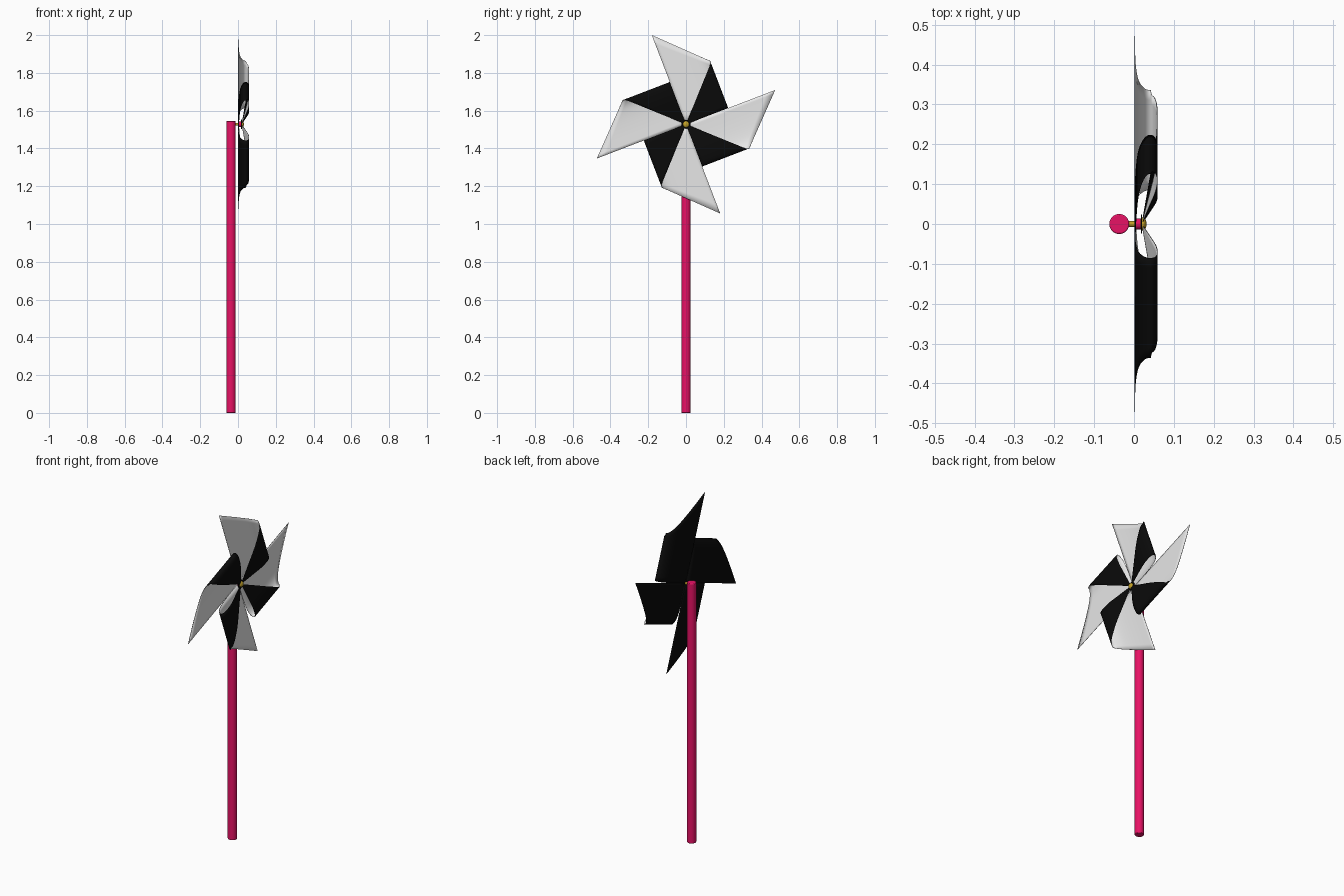
import bpy, bmesh, math
from mathutils import Vector, Matrix

if "Cube" in bpy.data.objects:
    bpy.data.objects.remove(bpy.data.objects["Cube"])

HUB_Z = 1.528
R = 0.506            # half diagonal of the paper square
TILT = math.radians(21)


def material(name, rgb):
    m = bpy.data.materials.new(name)
    m.diffuse_color = (*rgb, 1)
    m.use_nodes = True
    m.node_tree.nodes["Principled BSDF"].inputs["Base Color"].default_value = m.diffuse_color
    return m


PINK = material("pink", (0.80, 0.006, 0.13))
WHITE = material("white", (0.80, 0.80, 0.80))
BLACK = material("black", (0.003, 0.003, 0.003))
GOLD = material("gold", (0.55, 0.36, 0.02))


def smooth(ob, angle=40):
    bpy.ops.object.select_all(action='DESELECT')
    ob.select_set(True)
    bpy.context.view_layer.objects.active = ob
    bpy.ops.object.shade_smooth_by_angle(angle=math.radians(angle))


def cylinder(name, radius, start, end, mat, bevel=0.0):
    start, end = Vector(start), Vector(end)
    axis = end - start
    bpy.ops.mesh.primitive_cylinder_add(
        vertices=32, radius=radius, depth=axis.length, location=(start + end) / 2,
        rotation=axis.to_track_quat('Z', 'Y').to_euler())
    ob = bpy.context.object
    ob.name = name
    ob.data.materials.append(mat)
    if bevel:
        mod = ob.modifiers.new("bevel", 'BEVEL')
        mod.width, mod.segments = bevel, 2
    smooth(ob)
    return ob


# Curl profile: (distance from hub, height in x), from the flat sheet round to the pin
PROFILE = [(0, .003), (.08, .003), (.15, .006), (.20, .013), (.23, .027), (.238, .042),
           (.228, .054), (.20, .058), (.15, .054), (.08, .038), (0, .019)]


def sample(points, steps=5):
    pts = [Vector(p) for p in points]
    pts = [2 * pts[0] - pts[1]] + pts + [2 * pts[-1] - pts[-2]]
    out = []
    for i in range(1, len(pts) - 2):
        a, b, c, d = pts[i - 1:i + 3]
        for k in range(steps):
            t = k / steps
            out.append(0.5 * (2 * b + (c - a) * t + (2 * a - 5 * b + 4 * c - d) * t * t
                              + (3 * b - a - 3 * c + d) * t ** 3))
    out.append(pts[-2])
    return out


def blade(name, quarter):
    curve = sample(PROFILE)
    turn = max(range(len(curve)), key=lambda i: curve[i].x)
    rot = Matrix.Rotation(TILT + quarter * math.pi / 2, 3, 'X')
    bm = bmesh.new()
    cols = 10
    grid = []
    for i, p in enumerate(curve):
        # cut edge of the sheet going out, folded edge coming back
        width = R - p.x if i <= turn else max(p.x * 1.07, 0.001)
        grid.append([bm.verts.new(rot @ Vector((p.y, p.x, width * j / cols))
                                  + Vector((0, 0, HUB_Z))) for j in range(cols + 1)])
    for a, b in zip(grid, grid[1:]):
        for j in range(cols):
            bm.faces.new((a[j], b[j], b[j + 1], a[j + 1]))
    me = bpy.data.meshes.new(name)
    bm.to_mesh(me)
    bm.free()
    ob = bpy.data.objects.new(name, me)
    bpy.context.collection.objects.link(ob)
    me.materials.append(WHITE)
    me.materials.append(BLACK)
    smooth(ob, 60)
    # white inner side, black outer side
    mod = ob.modifiers.new("paper", 'SOLIDIFY')
    mod.thickness, mod.offset = 0.0015, -1
    mod.material_offset = 1
    mod.material_offset_rim = 1


# Paper blades
for q in range(4):
    blade(f"paper_blade_{q + 1}", q)

# Stick
cylinder("stick", 0.025, (-0.037, 0, 0), (-0.037, 0, 1.545), PINK, 0.003)

# Pin, spacer, washer and pin head
cylinder("pin", 0.007, (-0.035, 0, HUB_Z), (0.022, 0, HUB_Z), GOLD)
cylinder("spacer", 0.014, (0.005, 0, HUB_Z), (0.016, 0, HUB_Z), PINK)
cylinder("paper_center", 0.024, (0.017, 0, HUB_Z), (0.020, 0, HUB_Z), BLACK)
bpy.ops.mesh.primitive_uv_sphere_add(segments=24, ring_count=12, radius=0.017,
                                     location=(0.022, 0, HUB_Z))
head = bpy.context.object
head.name = "pin_head"
head.scale.x = 0.55
head.data.materials.append(GOLD)
smooth(head)
